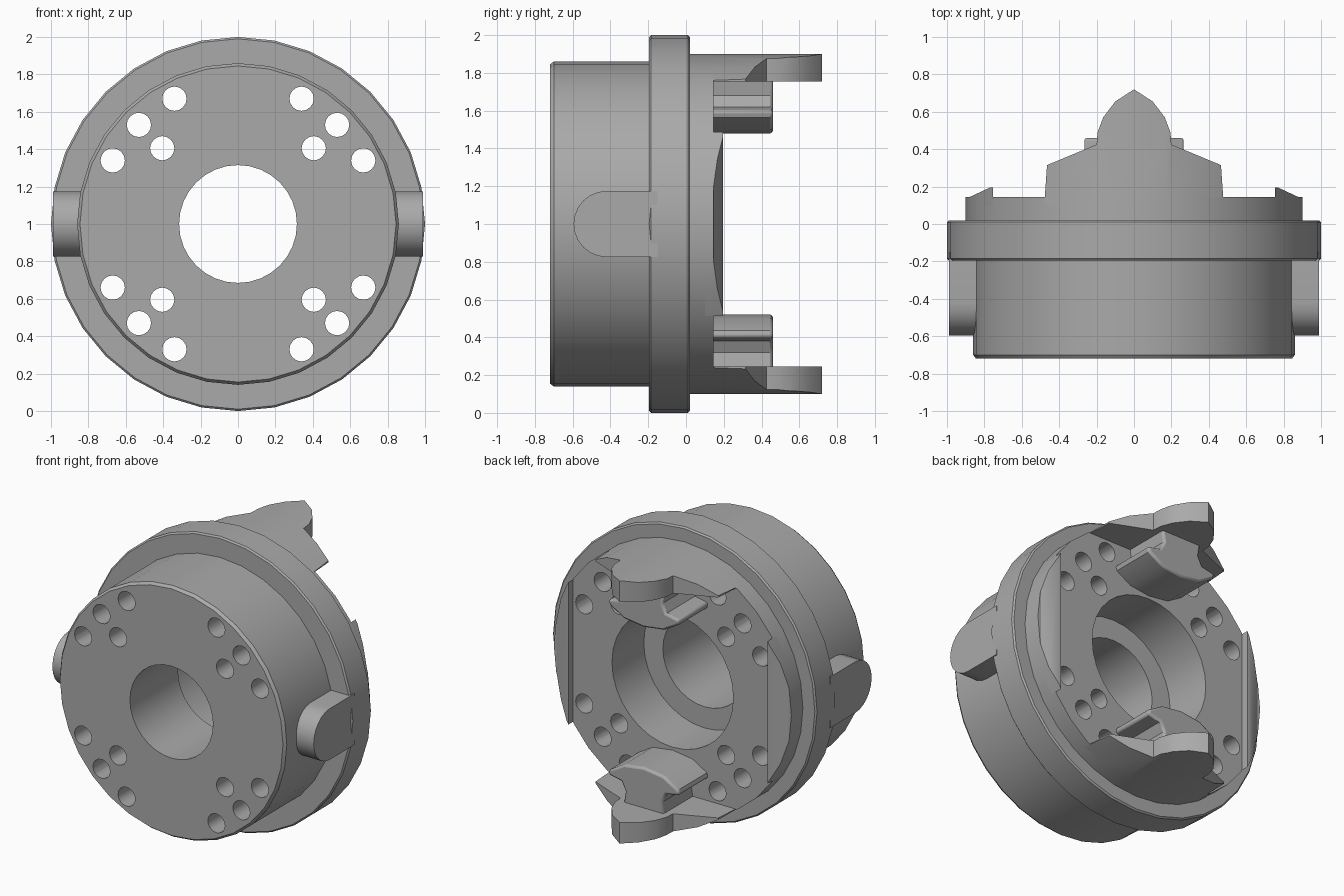
import bpy, bmesh, math
from mathutils import Vector, Matrix

if "Cube" in bpy.data.objects:
    bpy.data.objects.remove(bpy.data.objects["Cube"])

SEG = 32
CENTRE = Vector((0, 0, 1))

steel = bpy.data.materials.new("plain grey steel")
steel.use_nodes = True
GREY = (0.4, 0.4, 0.4, 1)
steel.diffuse_color = GREY
steel.node_tree.nodes["Principled BSDF"].inputs["Base Color"].default_value = GREY


def finish(name, bm):
    """Turn a bmesh into a linked object with the steel material."""
    bmesh.ops.recalc_face_normals(bm, faces=bm.faces)
    mesh = bpy.data.meshes.new(name)
    bm.to_mesh(mesh)
    bm.free()
    obj = bpy.data.objects.new(name, mesh)
    bpy.context.collection.objects.link(obj)
    mesh.materials.append(steel)
    return obj


def prism(name, points, direction, place):
    """Extrude a flat outline; place maps a 2D point to 3D."""
    bm = bmesh.new()
    face = bm.faces.new([bm.verts.new(place(a, b)) for a, b in points])
    new = bmesh.ops.extrude_face_region(bm, geom=[face])["geom"]
    bmesh.ops.translate(bm, vec=direction, verts=[v for v in new if isinstance(v, bmesh.types.BMVert)])
    return finish(name, bm)


def lathe(name, profile):
    """Revolve a closed (radius, y) outline about the main axis."""
    bm = bmesh.new()
    verts = [bm.verts.new(CENTRE + Vector((0, y, r))) for r, y in profile]
    edges = [bm.edges.new((verts[i - 1], verts[i])) for i in range(len(verts))]
    bmesh.ops.spin(bm, geom=verts + edges, cent=CENTRE, axis=(0, 1, 0),
                   angle=math.tau, steps=SEG, use_duplicate=False)
    bmesh.ops.remove_doubles(bm, verts=bm.verts, dist=0.0005)
    return finish(name, bm)


def rods(name, spots, radius, length, sides):
    """Cylinders along y at the given x, z offsets from the axis."""
    bm = bmesh.new()
    turn = Matrix.Rotation(math.pi / 2, 4, "X")
    for x, z in spots:
        bmesh.ops.create_cone(bm, cap_ends=True, segments=sides, radius1=radius, radius2=radius,
                              depth=length, matrix=Matrix.Translation(CENTRE + Vector((x, 0, z))) @ turn)
    return finish(name, bm)


def boolean(obj, tool, operation):
    """Apply a boolean and delete the tool."""
    tool.hide_render = True
    mod = obj.modifiers.new("cut", "BOOLEAN")
    mod.operation, mod.object, mod.solver = operation, tool, "EXACT"
    bpy.context.view_layer.update()
    result = bpy.data.meshes.new_from_object(obj.evaluated_get(bpy.context.evaluated_depsgraph_get()))
    obj.modifiers.clear()
    obj.data = result
    bpy.data.objects.remove(tool)


def smooth(obj):
    bpy.ops.object.select_all(action="DESELECT")
    obj.select_set(True)
    bpy.context.view_layer.objects.active = obj
    bpy.ops.object.shade_smooth_by_angle(angle=math.radians(32))


parts = []

# Hollow body: front drum, flange, rear boss, stepped bore
body = lathe("body", [
    (0.315, -0.72), (0.845, -0.72), (0.86, -0.7), (0.86, -0.195), (0.99, -0.195), (1, -0.185),
    (1, 0.01), (0.99, 0.02), (0.9, 0.02), (0.9, 0.145), (0.46, 0.145), (0.46, -0.2), (0.315, -0.2)])

# Four mirrored groups of bolt holes
group = [(0.34, 0.67), (0.53, 0.53), (0.67, 0.34), (0.405, 0.405)]
spots = [(x * sx, z * sz) for x, z in group for sx in (1, -1) for sz in (1, -1)]
boolean(body, rods("hole_cutter", spots, 0.065, 2, 16), "DIFFERENCE")
parts.append(body)

for side, label in ((1, "left"), (-1, "right")):
    # Sloping lip at the edge of the rear face
    lip = prism(label + "_lip", [(0.755, 0.1), (0.755, 0.195), (0.77, 0.195), (0.92, 0.125), (0.92, 0.1)],
                (0, 0, 1.2), lambda a, b: (a * side, b, 0.4))
    boolean(lip, rods("lip_limit", [(0, 0)], 0.9, 2, SEG), "INTERSECT")
    parts.append(lip)

    # Round-nosed side key
    nose = [(-0.42 - 0.175 * math.sin(t * math.pi / 12), 0.175 * math.cos(t * math.pi / 12)) for t in range(13)]
    parts.append(prism(label + "_key", [(-0.15, 0.175)] + nose + [(-0.15, -0.175)],
                       (0.19 * side, 0, 0), lambda a, b: (0.8 * side, a, 1 + b)))

# Half outline of the pointed prong, seen from above
half = [(0.48, 0.1), (0.465, 0.315), (0.2, 0.425), (0.195, 0.49), (0.165, 0.57), (0.1, 0.655)]
outline = half + [(0, 0.72)] + [(-x, y) for x, y in reversed(half)]

# Half outline of the lug: narrow neck opening into a rounded head
lug_half = [(0.16, 0.8), (0.14, 0.68), (0.17, 0.62), (0.27, 0.6), (0.26, 0.565), (0.15, 0.5)]
lug_outline = lug_half + [(0, 0.48)] + [(-x, z) for x, z in reversed(lug_half)]

for up, label in ((1, "upper"), (-1, "lower")):
    prong = prism(label + "_prong", outline, (0, 0, 0.2 * up), lambda a, b: (a, b, 1 + 0.755 * up))
    boolean(prong, rods("prong_limit", [(0, 0)], 0.9, 2, SEG), "INTERSECT")
    parts.append(prong)

    lug = prism(label + "_lug", lug_outline, (0, 0.36, 0), lambda a, b: (a, 0.1, 1 + b * up))
    bevel = lug.modifiers.new("soft_edges", "BEVEL")
    bevel.width, bevel.segments, bevel.limit_method = 0.015, 2, "ANGLE"
    bevel.angle_limit = math.radians(60)
    parts.append(lug)

for part in parts:
    smooth(part)
